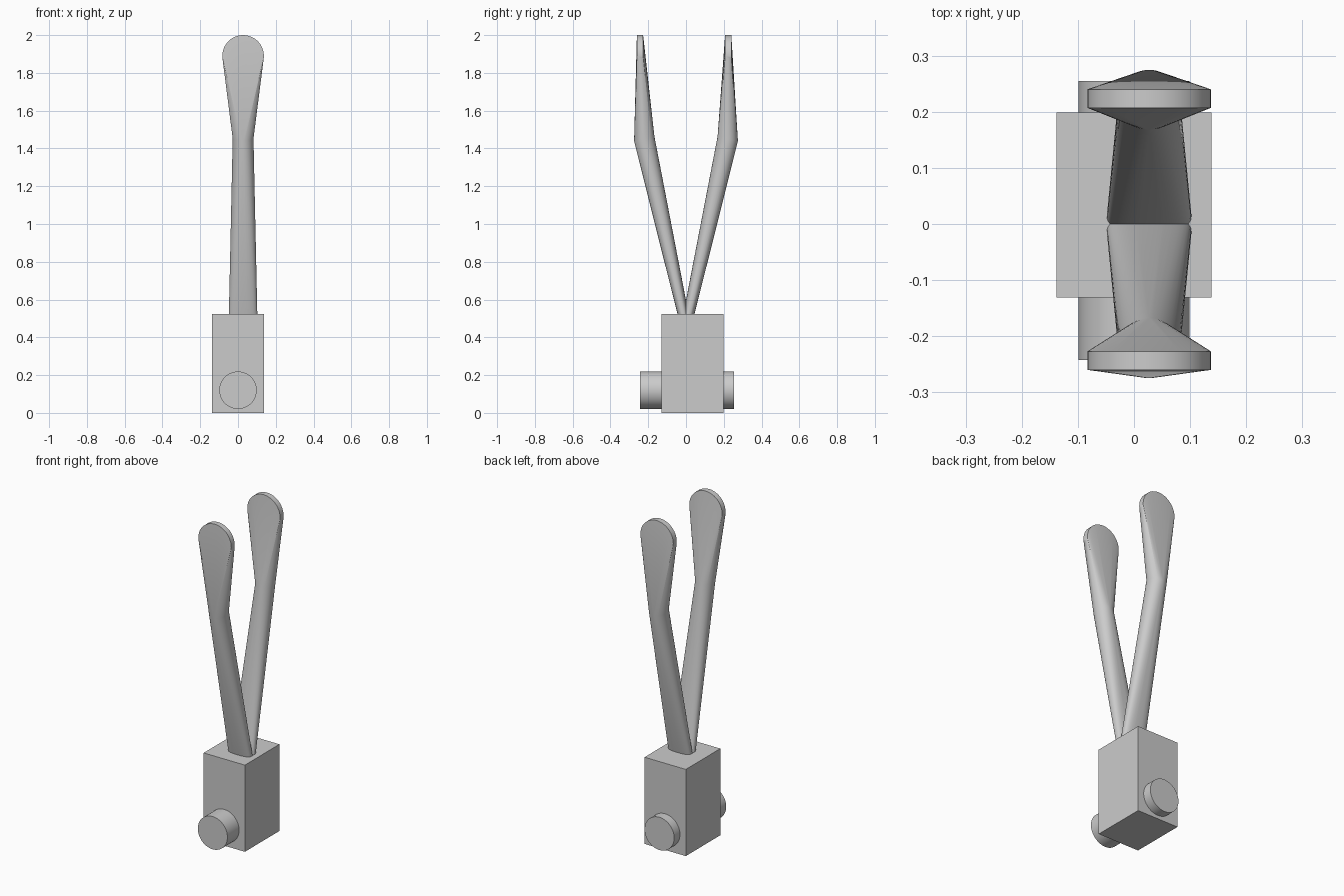
import bpy, bmesh
from math import sin, cos, pi, copysign, radians
from mathutils import Vector

old = bpy.data.objects.get("Cube")
if old:
    bpy.data.objects.remove(old, do_unlink=True)

grey = bpy.data.materials.new("plain_grey")
grey.use_nodes = True
colour = (0.6, 0.6, 0.6, 1)
grey.diffuse_color = colour
grey.node_tree.nodes["Principled BSDF"].inputs["Base Color"].default_value = colour

SIDES = 48
ARM_X = 0.027


def finish(ob, smooth=True):
    ob.data.materials.append(grey)
    if smooth:
        bpy.ops.object.select_all(action='DESELECT')
        ob.select_set(True)
        bpy.context.view_layer.objects.active = ob
        bpy.ops.object.shade_smooth_by_angle(angle=radians(25))


def ring(centre, u, v, a, b, power=2.0):
    """Superellipse of points around centre, spanned by u and v."""
    pts = []
    for i in range(SIDES):
        t = 2 * pi * i / SIDES
        c, s = cos(t), sin(t)
        pts.append(centre + u * a * copysign(abs(c) ** (2 / power), c)
                   + v * b * copysign(abs(s) ** (2 / power), s))
    return pts


def add_hull(bm, rings, open_rings):
    """Convex skin over the rings, left open at the shared joint."""
    groups = [[bm.verts.new(p) for p in r] for r in rings]
    bmesh.ops.convex_hull(bm, input=[v for g in groups for v in g])
    for i in open_rings:
        joint = set(groups[i])
        caps = [f for f in bm.faces if all(v in joint for v in f.verts)]
        bmesh.ops.delete(bm, geom=caps, context='FACES_ONLY')


def make_arm(name, side, plate_inner, plate_outer):
    x_axis, y_axis, z_axis = Vector((1, 0, 0)), Vector((0, 1, 0)), Vector((0, 0, 1))
    foot = Vector((ARM_X, side * 0.008, 0.49))
    elbow = Vector((ARM_X, side * 0.221, 1.452))
    across = (elbow - foot).normalized().cross(x_axis)
    foot_ring = ring(foot, x_axis, across, 0.076, 0.028, 2.6)
    elbow_ring = ring(elbow, x_axis, across, 0.055, 0.055)
    plate = [ring(Vector((ARM_X, side * y, 1.89)), x_axis, z_axis, 0.11, 0.11)
             for y in (plate_inner, plate_outer)]

    bm = bmesh.new()
    add_hull(bm, [foot_ring, elbow_ring], [1])            # stem
    upper = bmesh.new()
    add_hull(upper, [elbow_ring] + plate, [0])            # paddle
    temp = bpy.data.meshes.new("paddle_part")
    upper.to_mesh(temp)
    upper.free()
    bm.from_mesh(temp)
    bpy.data.meshes.remove(temp)

    bmesh.ops.remove_doubles(bm, verts=bm.verts, dist=0.0002)
    bmesh.ops.dissolve_limit(bm, angle_limit=radians(0.5), verts=bm.verts, edges=bm.edges)
    bmesh.ops.recalc_face_normals(bm, faces=bm.faces)
    me = bpy.data.meshes.new(name)
    bm.to_mesh(me)
    bm.free()
    ob = bpy.data.objects.new(name, me)
    bpy.context.collection.objects.link(ob)
    finish(ob)


# Base block
bpy.ops.mesh.primitive_cube_add(size=1, location=(0, 0.034, 0.262))
block = bpy.context.object
block.name = "base_block"
block.scale = (0.276, 0.33, 0.524)
bpy.ops.object.transform_apply(location=False, rotation=False, scale=True)
finish(block, False)

# Round pin through the block
bpy.ops.mesh.primitive_cylinder_add(vertices=64, radius=0.099, depth=0.497,
                                    location=(0, 0.006, 0.12), rotation=(pi / 2, 0, 0))
pin = bpy.context.object
pin.name = "cross_pin"
finish(pin)

# Pair of bent arms with paddle ends
make_arm("front_arm", -1, 0.227, 0.26)
make_arm("back_arm", 1, 0.207, 0.24)
